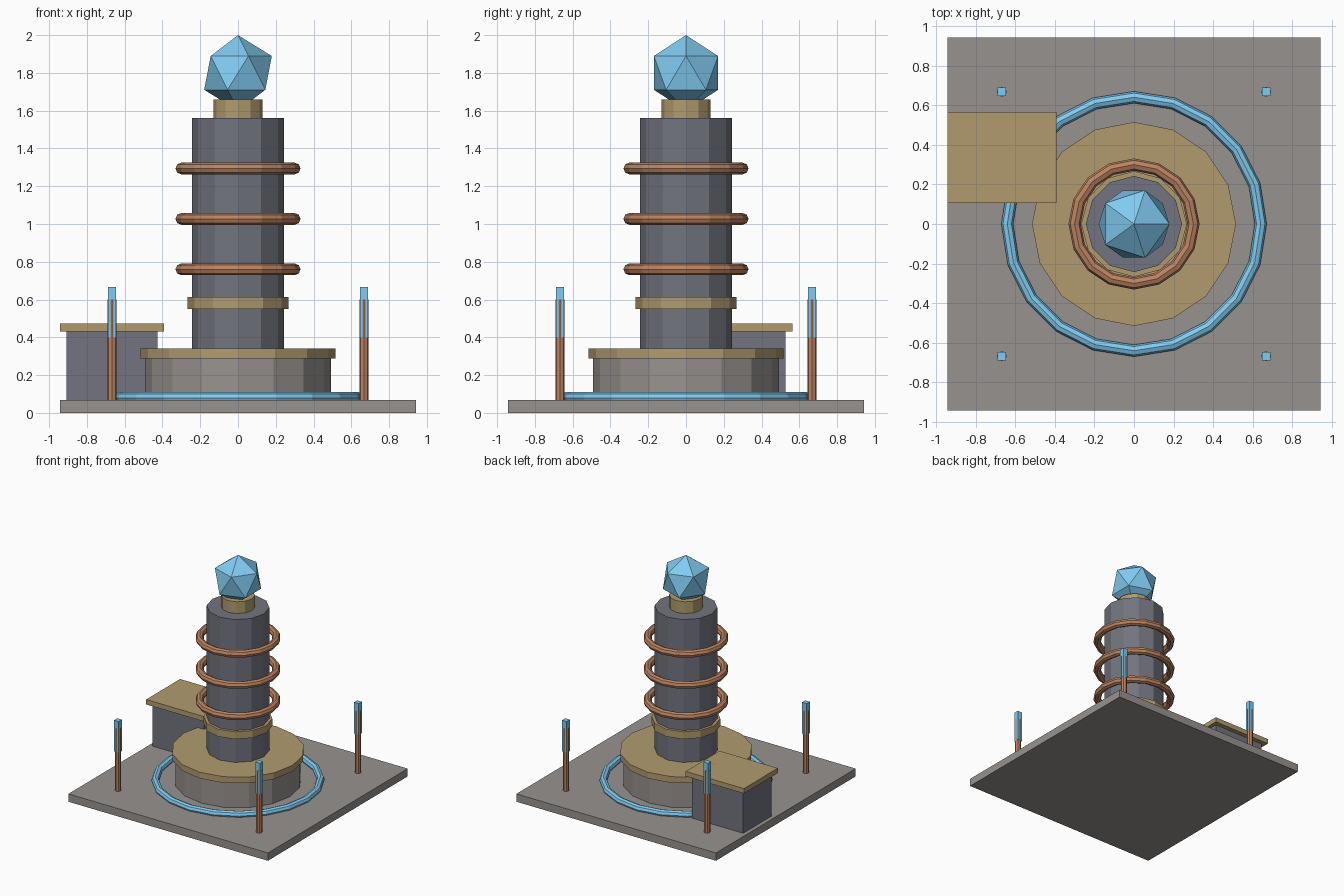
import bpy
from math import pi

if "Cube" in bpy.data.objects:
    bpy.data.objects.remove(bpy.data.objects["Cube"])


def material(name, rgb):
    m = bpy.data.materials.new(name)
    m.diffuse_color = (*rgb, 1)
    m.use_nodes = True
    m.node_tree.nodes["Principled BSDF"].inputs["Base Color"].default_value = m.diffuse_color
    return m


STONE = material("stone", (0.31, 0.29, 0.275))
STEEL = material("steel", (0.17, 0.175, 0.21))
BRASS = material("brass", (0.44, 0.33, 0.16))
COPPER = material("copper", (0.50, 0.23, 0.12))
GLOW = material("glow", (0.22, 0.60, 0.88))


def finish(name, mat):
    ob = bpy.context.object
    ob.name = name
    ob.data.materials.append(mat)
    return ob


def box(name, mat, x, y, z):
    """Box from (min, max) ranges on each axis."""
    bpy.ops.mesh.primitive_cube_add(size=1, location=[sum(r) / 2 for r in (x, y, z)])
    ob = finish(name, mat)
    ob.scale = [r[1] - r[0] for r in (x, y, z)]
    return ob


def drum(name, mat, r, z0, z1, sides, x=0, y=0):
    bpy.ops.mesh.primitive_cylinder_add(vertices=sides, radius=r, depth=z1 - z0,
                                        location=(x, y, (z0 + z1) / 2))
    return finish(name, mat)


def ring(name, mat, major, minor, z, segs):
    bpy.ops.mesh.primitive_torus_add(major_radius=major, minor_radius=minor,
                                     major_segments=segs, minor_segments=8,
                                     location=(0, 0, z))
    return finish(name, mat)


# ground slab and stepped plinth
box("base_slab", STONE, (-0.943, 0.943), (-0.943, 0.943), (0, 0.067))
drum("plinth", STONE, 0.492, 0.067, 0.287, 16)
drum("plinth_cap", BRASS, 0.515, 0.287, 0.34, 16)
ring("floor_ring", GLOW, 0.64, 0.03, 0.08, 20)

# central column with collar, coils and neck
drum("column", STEEL, 0.243, 0.34, 1.56, 12)
drum("column_collar", BRASS, 0.267, 0.55, 0.613, 12)
for i in range(3):
    ring(f"coil_{i + 1}", COPPER, 0.30, 0.031, 0.76 + i * 0.267, 16)
drum("neck", BRASS, 0.131, 1.56, 1.66, 12)

# crystal on top
bpy.ops.mesh.primitive_ico_sphere_add(subdivisions=1, radius=0.2, location=(0, 0, 1.8))
finish("crystal", GLOW)

# corner rods with glowing tips
P, H = 0.667, 0.0217
for i, (sx, sy) in enumerate([(-1, -1), (1, -1), (1, 1), (-1, 1)]):
    x, y = sx * P, sy * P
    drum(f"rod_{i + 1}", COPPER, 0.025, 0.067, 0.6, 8, x, y)
    box(f"rod_tip_{i + 1}", GLOW, (x - H, x + H), (y - H, y + H), (0.4, 0.667))

# side cabinet with overhanging lid and a conduit flush with its top
box("cabinet", STEEL, (-0.909, -0.425), (0.147, 0.527), (0.067, 0.432))
box("cabinet_lid", BRASS, (-0.943, -0.392), (0.107, 0.565), (0.43, 0.472))
drum("cabinet_conduit", COPPER, 0.025, 0.36, 0.472, 8, -0.49, 0.335)
